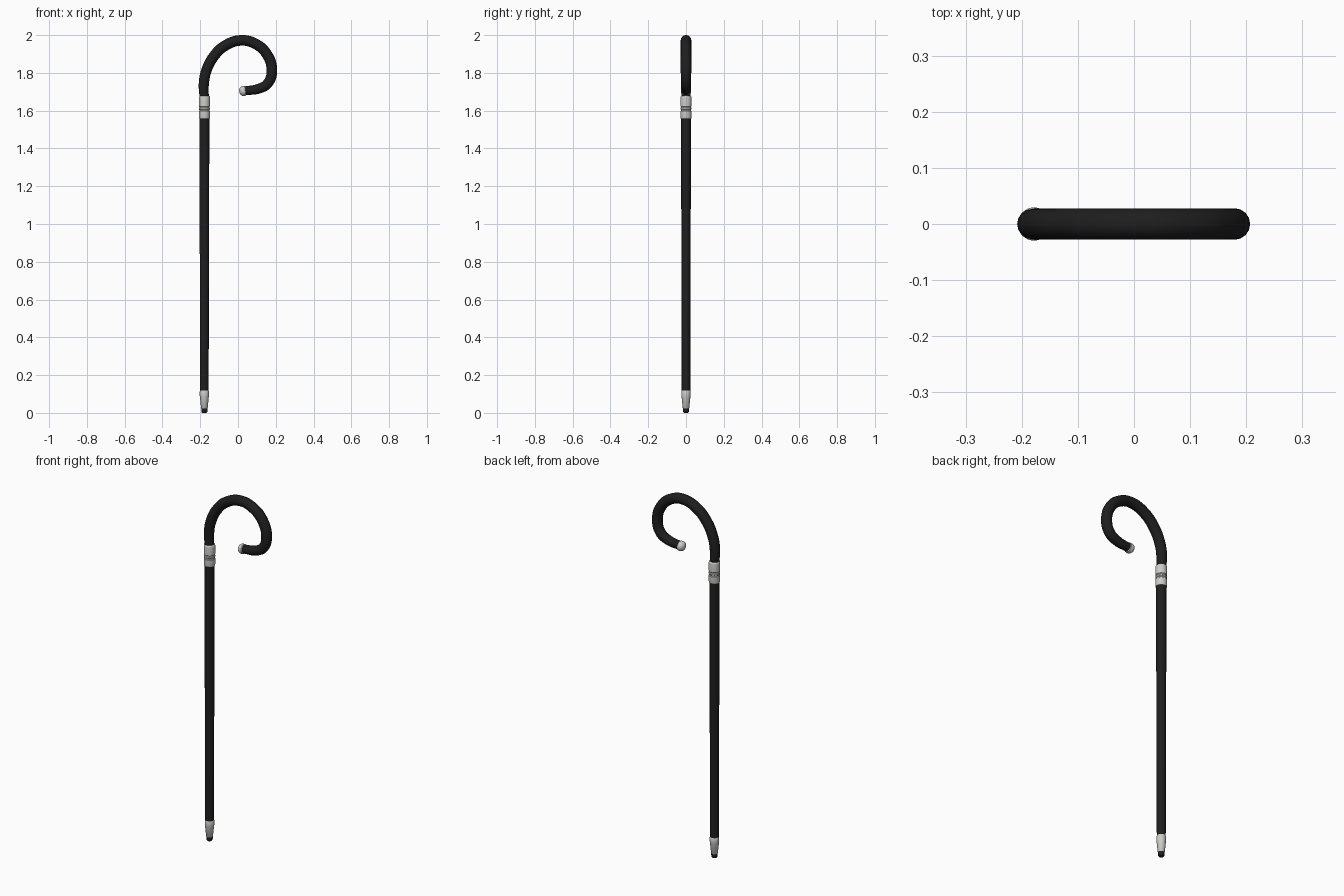
import bpy, bmesh, math
from mathutils import Vector

if "Cube" in bpy.data.objects:
    bpy.data.objects.remove(bpy.data.objects["Cube"])

SX = -0.178  # shaft axis


def material(name, rgb):
    m = bpy.data.materials.new(name)
    m.diffuse_color = (*rgb, 1)
    m.use_nodes = True
    m.node_tree.nodes["Principled BSDF"].inputs["Base Color"].default_value = m.diffuse_color
    return m


BLACK = material("black lacquer", (0.013, 0.013, 0.013))
SILVER = material("silver metal", (0.60, 0.60, 0.58))


def smooth(ob, angle=40):
    bpy.ops.object.select_all(action='DESELECT')
    ob.select_set(True)
    bpy.context.view_layer.objects.active = ob
    bpy.ops.object.shade_smooth_by_angle(angle=math.radians(angle))


def lathe(name, profile, mat, loc=(SX, 0, 0), axis=None, n=32):
    """Spin a closed (radius, height) profile, capped at both ends."""
    bm = bmesh.new()
    rings = [[bm.verts.new((r * math.cos(2 * math.pi * i / n),
                            r * math.sin(2 * math.pi * i / n), z))
              for i in range(n)] for r, z in profile]
    for a, b in zip(rings, rings[1:]):
        for i in range(n):
            j = (i + 1) % n
            bm.faces.new((a[i], a[j], b[j], b[i]))
    bm.faces.new(rings[0][::-1])
    bm.faces.new(rings[-1])
    me = bpy.data.meshes.new(name)
    bm.to_mesh(me)
    bm.free()
    me.materials.append(mat)
    ob = bpy.data.objects.new(name, me)
    bpy.context.collection.objects.link(ob)
    ob.location = loc
    if axis:
        ob.rotation_mode = 'QUATERNION'
        ob.rotation_quaternion = Vector(axis).to_track_quat('Z', 'Y')
    smooth(ob)
    return ob


# tapered shaft
lathe("shaft", [(0.0225, 0.10), (0.0265, 1.58)], BLACK)

# rubber tip and metal ferrule
lathe("rubber_tip", [(0.011, 0), (0.015, 0.004), (0.0165, 0.012), (0.0165, 0.03)], BLACK)
lathe("ferrule", [(0.015, 0.022), (0.0175, 0.025), (0.0235, 0.085),
                  (0.0245, 0.09), (0.0245, 0.114), (0.0225, 0.118)], SILVER)

# collar with grooves, joining shaft and handle
lathe("collar", [(0.025, 1.556), (0.0285, 1.559), (0.0295, 1.564), (0.0295, 1.597),
                 (0.0265, 1.600), (0.0265, 1.604), (0.0295, 1.607), (0.0295, 1.614),
                 (0.0265, 1.617), (0.0265, 1.620), (0.0295, 1.623), (0.0295, 1.668),
                 (0.0285, 1.674), (0.024, 1.678)], SILVER)

# crook handle: (x, z, radius)
path = [(-0.178, 1.66, 0.024), (-0.181, 1.74, 0.027), (-0.168, 1.81, 0.0275),
        (-0.130, 1.885, 0.028), (-0.070, 1.943, 0.028), (0.015, 1.972, 0.028),
        (0.092, 1.954, 0.028), (0.152, 1.900, 0.028), (0.179, 1.815, 0.028),
        (0.158, 1.745, 0.027), (0.112, 1.717, 0.026), (0.035, 1.705, 0.023)]
cu = bpy.data.curves.new("handle", 'CURVE')
cu.dimensions = '3D'
cu.bevel_depth = 1.0
cu.bevel_resolution = 6
cu.resolution_u = 8
cu.use_fill_caps = True
sp = cu.splines.new('BEZIER')
sp.bezier_points.add(len(path) - 1)
for p, (x, z, r) in zip(sp.bezier_points, path):
    p.co = (x, 0, z)
    p.radius = r
    p.handle_left_type = p.handle_right_type = 'AUTO'
cu.materials.append(BLACK)
handle = bpy.data.objects.new("handle", cu)
bpy.context.collection.objects.link(handle)
bpy.ops.object.select_all(action='DESELECT')
handle.select_set(True)
bpy.context.view_layer.objects.active = handle
bpy.ops.object.convert(target='MESH')
smooth(bpy.context.view_layer.objects.active)

# domed metal cap on the handle end
dome = [(0.027 * math.cos(t * math.pi / 16), 0.014 + 0.022 * math.sin(t * math.pi / 16))
        for t in range(8)]
lathe("handle_cap", [(0.022, 0), (0.0265, 0.004)] + dome, SILVER,
      loc=(0.042, 0, 1.706), axis=(-1, 0, -0.13))
